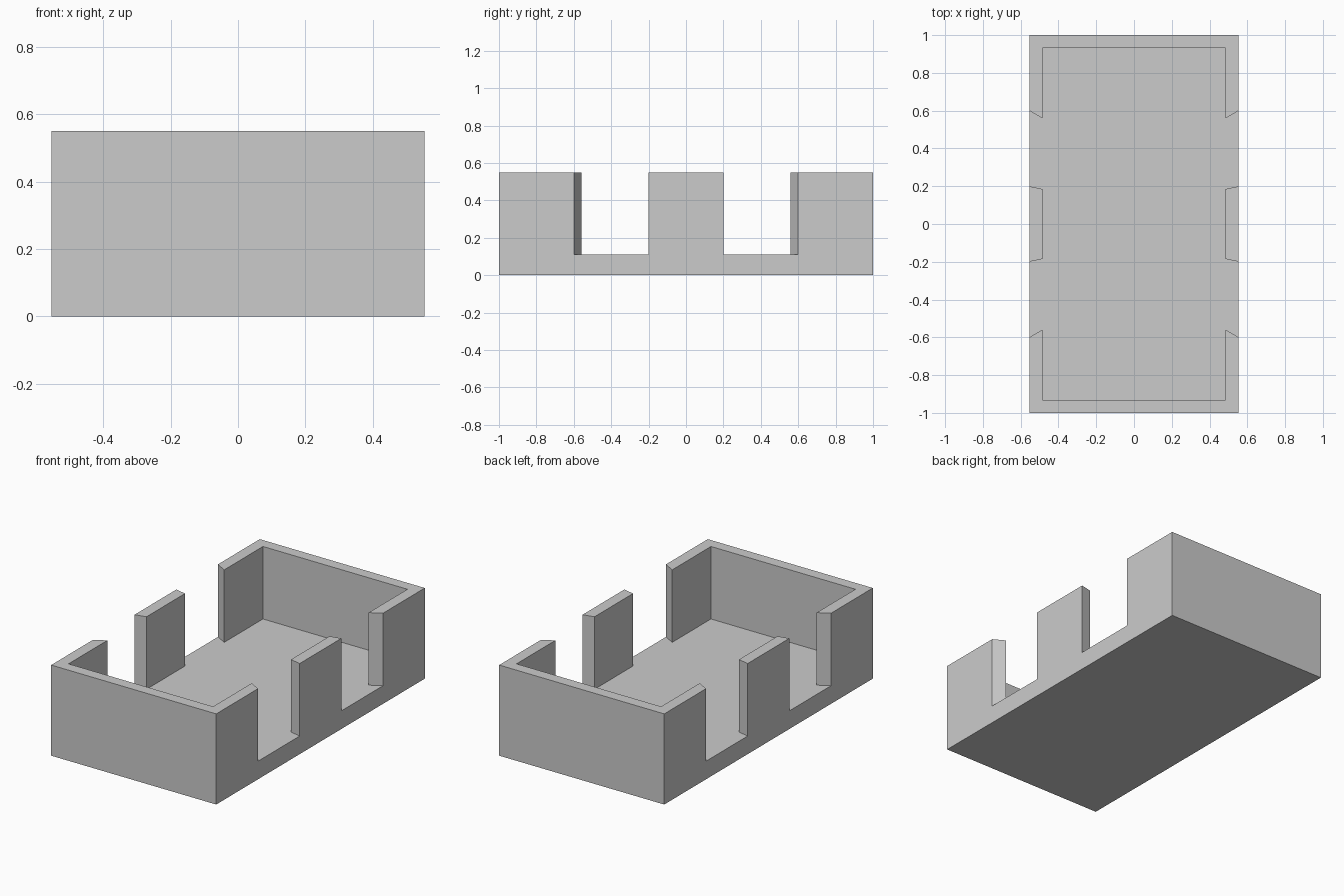
import bpy, bmesh

if "Cube" in bpy.data.objects:
    bpy.data.objects.remove(bpy.data.objects["Cube"])

HX, HY, H, FLOOR = 0.554, 1.0, 0.55, 0.11


def prism(name, outline, z0, z1):
    """Extrude a counter-clockwise plan outline from z0 up to z1."""
    bm = bmesh.new()
    base = bm.faces.new([bm.verts.new((x, y, z0)) for x, y in outline])
    ext = bmesh.ops.extrude_face_region(bm, geom=[base], use_keep_orig=True)
    for v in ext["geom"]:
        if isinstance(v, bmesh.types.BMVert):
            v.co.z = z1
    bmesh.ops.recalc_face_normals(bm, faces=bm.faces[:])
    mesh = bpy.data.meshes.new(name)
    bm.to_mesh(mesh)
    bm.free()
    obj = bpy.data.objects.new(name, mesh)
    bpy.context.collection.objects.link(obj)
    return obj


# Outer block
body = prism("open_walled_tray", [(-HX, -HY), (HX, -HY), (HX, HY), (-HX, HY)], 0, H)

# Interior plus the four flared side openings, as one plan outline
IX, IY, OX = 0.485, 0.932, 0.624
quarter = [(IX, 0.185), (OX, 0.215), (OX, 0.64), (IX, 0.56), (IX, IY)]
right = [(x, -y) for x, y in reversed(quarter)] + quarter
left = [(-x, -y) for x, y in right]
cutter = prism("interior_cutter", right + left, FLOOR, H + 0.2)
cutter.hide_render = True

# Cut the interior out of the block
mod = body.modifiers.new("interior", 'BOOLEAN')
mod.operation = 'DIFFERENCE'
mod.solver = 'EXACT'
mod.object = cutter
bpy.context.view_layer.objects.active = body
body.select_set(True)
bpy.ops.object.modifier_apply(modifier=mod.name)
bpy.data.objects.remove(cutter)
